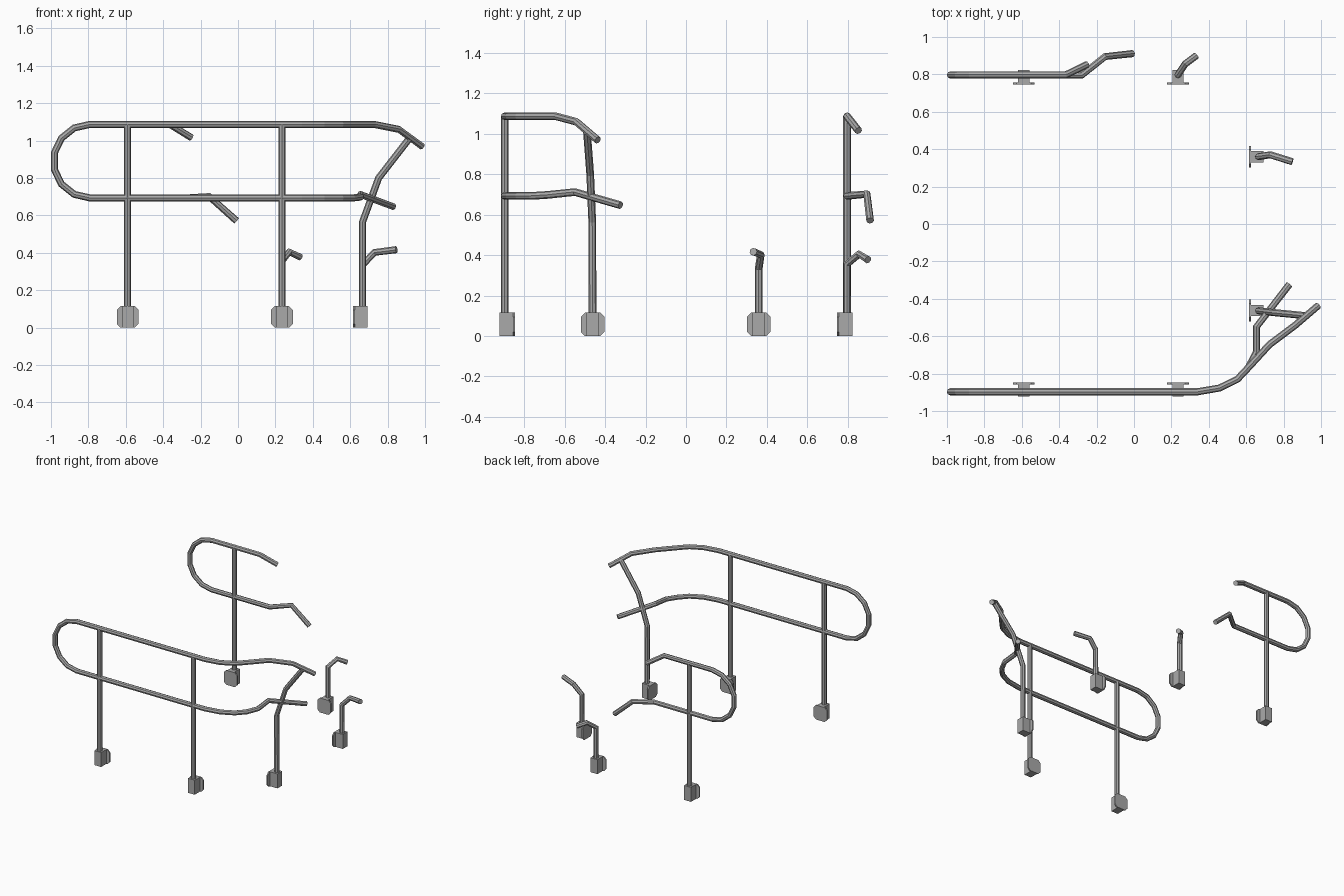
import bpy
import bmesh
from math import sin, cos, pi
from mathutils import Matrix

cube = bpy.data.objects.get("Cube")
if cube:
    bpy.data.objects.remove(cube, do_unlink=True)

metal = bpy.data.materials.new("grey metal")
metal.use_nodes = True
GREY = (0.4, 0.4, 0.4, 1)
metal.diffuse_color = GREY
metal.node_tree.nodes["Principled BSDF"].inputs["Base Color"].default_value = GREY

TOP, LOW = 1.087, 0.693      # rail heights
FRONT, BACK = -0.897, 0.797  # rail depths
RADIUS = 0.019


def add_object(name, mesh):
    mesh.materials.clear()
    mesh.materials.append(metal)
    obj = bpy.data.objects.new(name, mesh)
    bpy.context.collection.objects.link(obj)
    return obj


def tube(name, points):
    """Eight-sided capped pipe through the given points."""
    curve = bpy.data.curves.new(name, "CURVE")
    curve.dimensions = "3D"
    curve.bevel_depth = RADIUS
    curve.bevel_resolution = 2
    curve.use_fill_caps = True
    spline = curve.splines.new("POLY")
    spline.points.add(len(points) - 1)
    for p, co in zip(spline.points, points):
        p.co = (*co, 1)
    spline.use_smooth = False
    helper = bpy.data.objects.new(name + " path", curve)
    bpy.context.collection.objects.link(helper)
    deps = bpy.context.evaluated_depsgraph_get()
    mesh = bpy.data.meshes.new_from_object(helper.evaluated_get(deps))
    bpy.data.objects.remove(helper, do_unlink=True)
    add_object(name, mesh)


def extrude_outline(bm, outline, y0, y1):
    """Solid from an x-z outline between two depths."""
    face = bm.faces.new([bm.verts.new((x, y0, z)) for x, z in outline])
    moved = bmesh.ops.extrude_face_region(bm, geom=[face])["geom"]
    verts = [v for v in moved if isinstance(v, bmesh.types.BMVert)]
    bmesh.ops.translate(bm, verts=verts, vec=(0, y1 - y0, 0))


def bracket(name, x, y, turn):
    """Foot: a block round the post and a clipped-corner wall plate behind it."""
    bm = bmesh.new()
    w, h, c = 0.058, 0.115, 0.02
    extrude_outline(bm, [(-w + c, 0), (w - c, 0), (w, c), (w, h - c),
                         (w - c, h), (-w + c, h), (-w, h - c), (-w, c)], 0.04, 0.05)
    s = 0.03
    extrude_outline(bm, [(-s, 0), (s, 0), (s, h), (-s, h)], -0.026, 0.041)
    bmesh.ops.recalc_face_normals(bm, faces=bm.faces)
    bm.transform(Matrix.Translation((x, y, 0)) @ Matrix.Rotation(turn, 4, "Z"))
    mesh = bpy.data.meshes.new(name)
    bm.to_mesh(mesh)
    bm.free()
    add_object(name, mesh)


def end_loop(y):
    """Rounded rail end, from the top rail round to the lower one."""
    r, n = (TOP - LOW) / 2, 7
    return [(-0.79 - r * sin(pi * i / n), y, (TOP + LOW) / 2 + r * cos(pi * i / n))
            for i in range(n + 1)]


def bend(z):
    """Sweep of the front rails round the corner."""
    plan = [(0.34, FRONT), (0.457, -0.877), (0.553, -0.83), (0.612, -0.767)]
    return [(x, y, z) for x, y in plan]


# Front railing
top_end = [(0.725, -0.644, TOP), (0.86, -0.543, 1.06), (0.984, -0.437, 0.969)]
low_end = [(0.655, -0.684, 0.698), (0.655, -0.55, 0.712), (0.83, -0.324, 0.647)]
tube("front_rail", (bend(TOP) + top_end)[::-1] + end_loop(FRONT) + bend(LOW) + low_end)

# Broken back railing
tube("back_rail", [(-0.25, 0.853, 1.016), (-0.366, BACK, TOP)] + end_loop(BACK)
     + [(-0.278, BACK, LOW), (-0.155, 0.895, 0.702), (-0.008, 0.911, 0.571)])

# Straight posts
for name, x, y, turn in (("front_right_post", -0.59, FRONT, 0),
                         ("front_left_post", 0.235, FRONT, 0),
                         ("back_right_post", -0.59, BACK, pi)):
    tube(name, [(x, y, 0.03), (x, y, TOP)])
    bracket(name + "_foot", x, y, turn)

# Bent post at the side
SIDE = 0.666
tube("side_post", [(SIDE, -0.462, 0.03), (SIDE, -0.464, 0.565),
                   (0.752, -0.474, 0.8), (0.915, -0.49, 1.01)])
bracket("side_post_foot", SIDE, -0.462, pi / 2)

# Snapped post stubs
tube("side_stub", [(SIDE, 0.36, 0.03), (SIDE, 0.36, 0.335),
                   (0.73, 0.37, 0.402), (0.847, 0.333, 0.417)])
bracket("side_stub_foot", SIDE, 0.36, pi / 2)
tube("back_stub", [(0.235, BACK, 0.03), (0.235, BACK, 0.355),
                   (0.274, 0.856, 0.405), (0.333, 0.9, 0.377)])
bracket("back_stub_foot", 0.235, BACK, pi)
